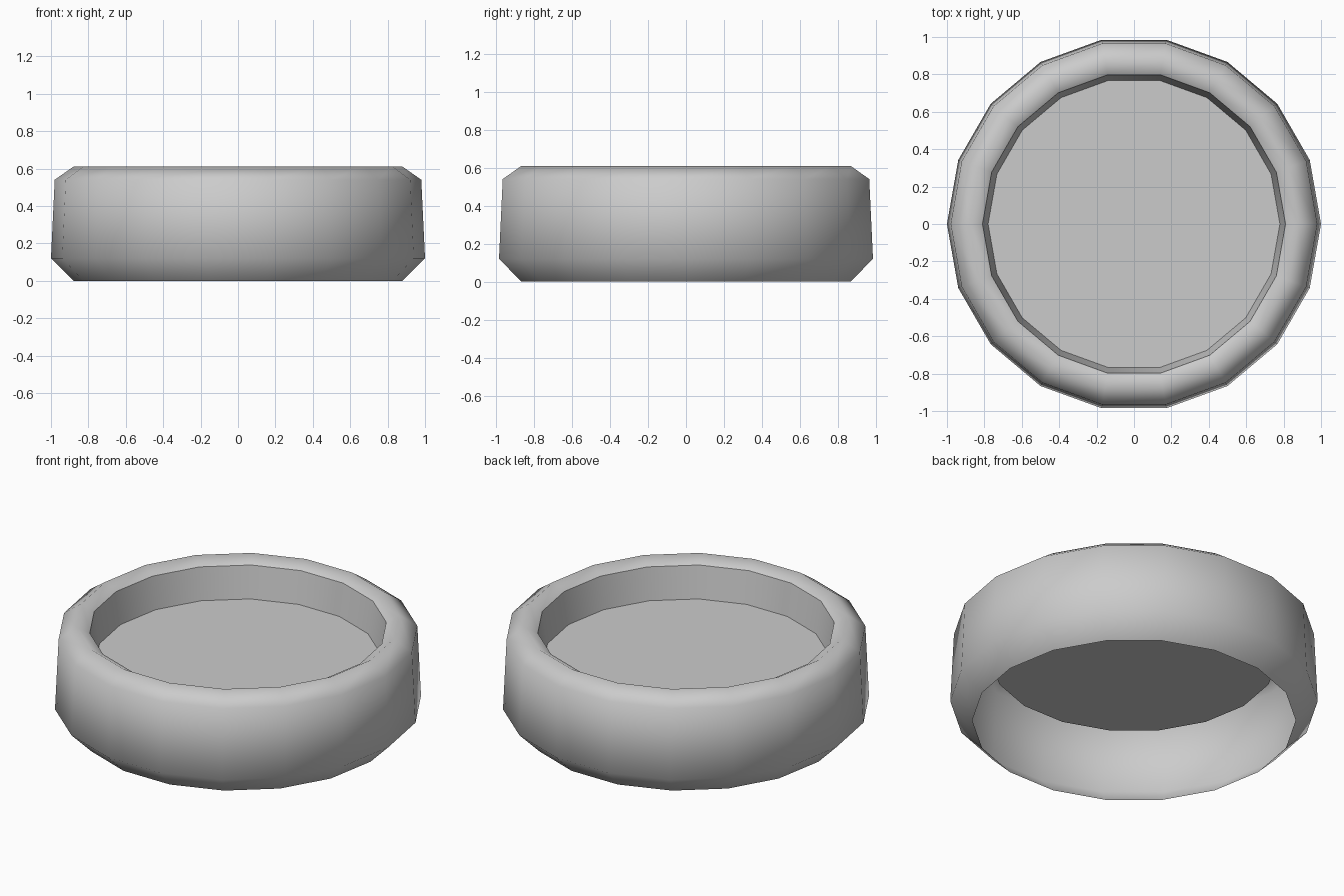
import bpy, bmesh, math

if "Cube" in bpy.data.objects:
    bpy.data.objects.remove(bpy.data.objects["Cube"])

SIDES = 18


def lathe(name, profile, sharp_rings=(), cap_last=False):
    """Revolve (radius, z) points around z as an open shell."""
    bm = bmesh.new()
    rings = []
    for r, z in profile:
        rings.append([bm.verts.new((r * math.cos(math.tau * i / SIDES),
                                    r * math.sin(math.tau * i / SIDES), z))
                      for i in range(SIDES)])
    for a, b in zip(rings, rings[1:]):
        for i in range(SIDES):
            j = (i + 1) % SIDES
            bm.faces.new((a[i], a[j], b[j], b[i])).smooth = True
    if cap_last:
        bm.faces.new(rings[-1])
    # crease the chosen rings
    for k in sharp_rings:
        for i in range(SIDES):
            edge = bm.edges.get((rings[k][i], rings[k][(i + 1) % SIDES]))
            edge.smooth = False
    mesh = bpy.data.meshes.new(name)
    bm.to_mesh(mesh)
    bm.free()
    obj = bpy.data.objects.new(name, mesh)
    bpy.context.collection.objects.link(obj)
    return obj


# Rounded outer shell, open underneath, rolling over the lip into
# the recessed wall and closed by a flat floor
lathe("round_tray",
      [(0.88, 0.0), (1.0, 0.12), (0.98, 0.54), (0.88, 0.61),
       (0.81, 0.57), (0.78, 0.38)],
      sharp_rings=(4, 5), cap_last=True)
